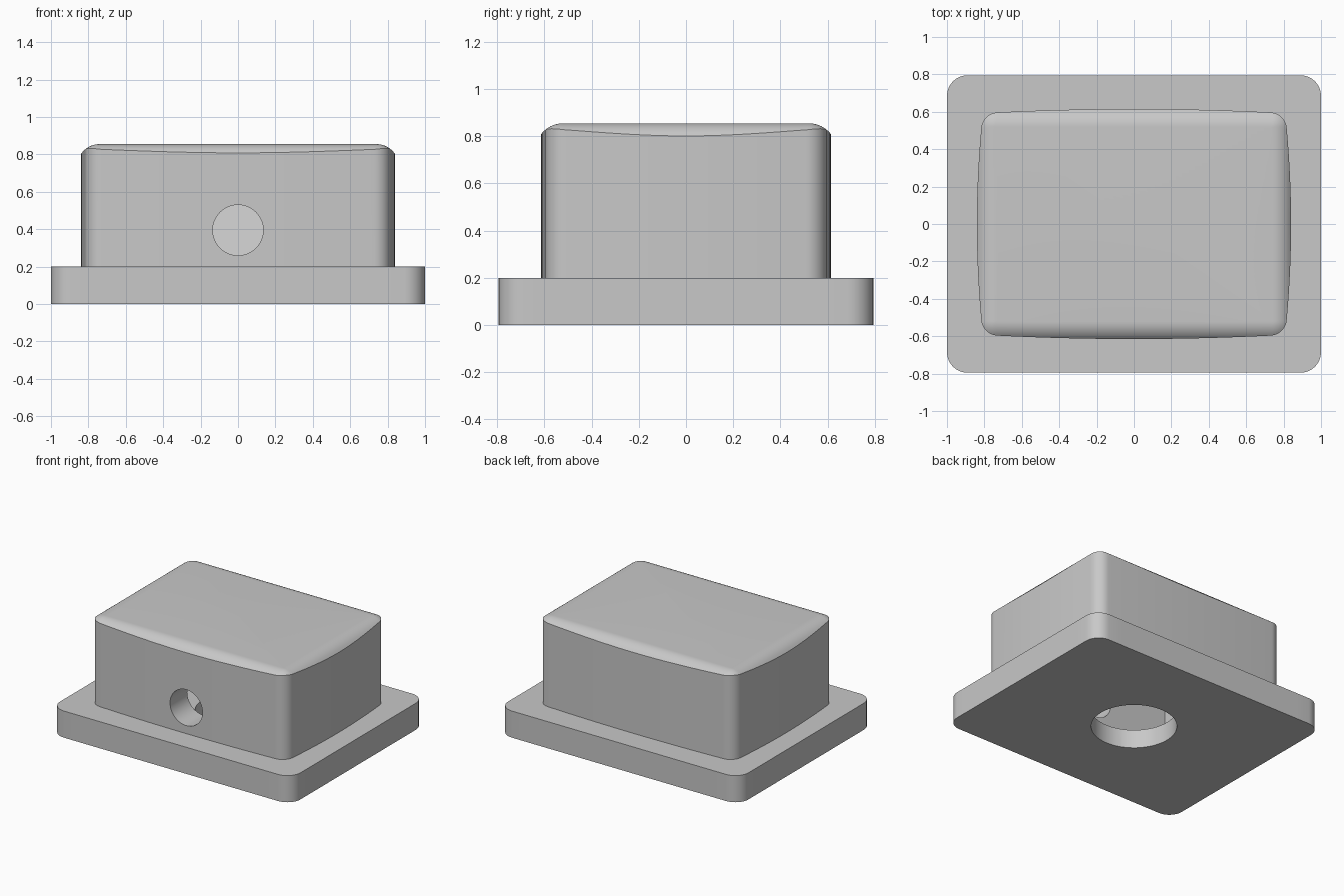
import bpy
import bmesh
import math
from math import radians, sin, cos, sqrt

cube = bpy.data.objects.get("Cube")
if cube:
    bpy.data.objects.remove(cube, do_unlink=True)

GREY = (0.58, 0.58, 0.58, 1)
material = bpy.data.materials.new("plain_grey")
material.use_nodes = True
material.diffuse_color = GREY
material.node_tree.nodes["Principled BSDF"].inputs["Base Color"].default_value = GREY


def outline(cx, cy, r, bulge_x=0.0, bulge_y=0.0, steps=8):
    """Rounded rectangle with gently bowed sides, as a closed list of points."""
    quarter = []
    for i in range(steps):
        t = i / steps
        quarter.append((cx + r + bulge_x * (1 - t * t), cy * t))
    for i in range(steps + 1):
        a = radians(90) * i / steps
        quarter.append((cx + r * cos(a), cy + r * sin(a)))
    for i in range(1, steps + 1):
        t = 1 - i / steps
        quarter.append((cx * t, cy + r + bulge_y * (1 - t * t)))
    half = quarter + [(-x, y) for x, y in reversed(quarter[:-1])]
    return half + [(x, -y) for x, y in reversed(half[1:-1])]


def finish(name, bm):
    bmesh.ops.recalc_face_normals(bm, faces=bm.faces)
    mesh = bpy.data.meshes.new(name)
    bm.to_mesh(mesh)
    bm.free()
    obj = bpy.data.objects.new(name, mesh)
    bpy.context.collection.objects.link(obj)
    mesh.materials.append(material)
    return obj


def loft(name, rings):
    """Skin a stack of equal-length rings and close both ends."""
    bm = bmesh.new()
    loops = [[bm.verts.new(p) for p in ring] for ring in rings]
    n = len(loops[0])
    for low, high in zip(loops, loops[1:]):
        for i in range(n):
            j = (i + 1) % n
            bm.faces.new((low[i], low[j], high[j], high[i]))
    bm.faces.new(list(reversed(loops[0])))
    bm.faces.new(loops[-1])
    bmesh.ops.remove_doubles(bm, verts=bm.verts, dist=0.0005)
    return finish(name, bm)


def cylinder(name, radius, length, location, tilt=0.0):
    bm = bmesh.new()
    bmesh.ops.create_cone(bm, cap_ends=True, segments=64, radius1=radius,
                          radius2=radius, depth=length)
    obj = finish(name, bm)
    obj.location = location
    obj.rotation_euler.x = tilt
    obj.hide_render = True
    return obj


def cut(obj, cutters):
    bpy.context.view_layer.objects.active = obj
    for cutter in cutters:
        mod = obj.modifiers.new("cut", "BOOLEAN")
        mod.operation = "DIFFERENCE"
        mod.solver = "EXACT"
        mod.object = cutter
        bpy.ops.object.modifier_apply(modifier=mod.name)


# Flat base plate with rounded corners
plate = outline(0.89, 0.685, 0.11)
base = loft("base_plate", [[(x, y, z) for x, y in plate] for z in (0, 0.2)])

# Bowed housing whose rounded top edge follows a straight-sided fillet
TOP, FILLET, FLAT_X, FLAT_Y = 0.855, 0.12, 0.74, 0.52
walls = outline(0.725, 0.505, 0.092, 0.023, 0.018, steps=12)


def cap_ring(t):
    ring = []
    for x, y in walls:
        qx = max(-FLAT_X, min(FLAT_X, x))
        qy = max(-FLAT_Y, min(FLAT_Y, y))
        d = t * math.hypot(x - qx, y - qy)
        z = TOP - FILLET + sqrt(FILLET ** 2 - d ** 2)
        ring.append((qx + t * (x - qx), qy + t * (y - qy), z))
    return ring


CAP_STEPS = 8
rings = [[(x, y, 0.2) for x, y in walls]]
rings += [cap_ring(1 - i / CAP_STEPS) for i in range(CAP_STEPS + 1)]
housing = loft("housing", rings)

# Inner chamber with a leaning back wall
def chamber_ring(z, back):
    return [(-0.62, -0.41, z), (0.62, -0.41, z), (0.62, back, z), (-0.62, back, z)]


chamber = loft("chamber_cutter", [chamber_ring(0.14, 0.37), chamber_ring(0.72, 0.52)])
chamber.hide_render = True

# Round openings in the front and the underside
front_hole = cylinder("front_hole_cutter", 0.135, 0.8, (0, -0.5, 0.395), radians(90))
bottom_hole = cylinder("bottom_hole_cutter", 0.293, 0.5, (0, 0, 0.05))
bpy.context.view_layer.update()
cut(base, [chamber, bottom_hole])
cut(housing, [chamber, front_hole])
for cutter in (chamber, front_hole, bottom_hole):
    bpy.data.objects.remove(cutter, do_unlink=True)

# Smooth curves, crisp edges
for obj in (base, housing):
    bpy.ops.object.select_all(action="DESELECT")
    obj.select_set(True)
    bpy.context.view_layer.objects.active = obj
    bpy.ops.object.shade_smooth_by_angle(angle=radians(22))
